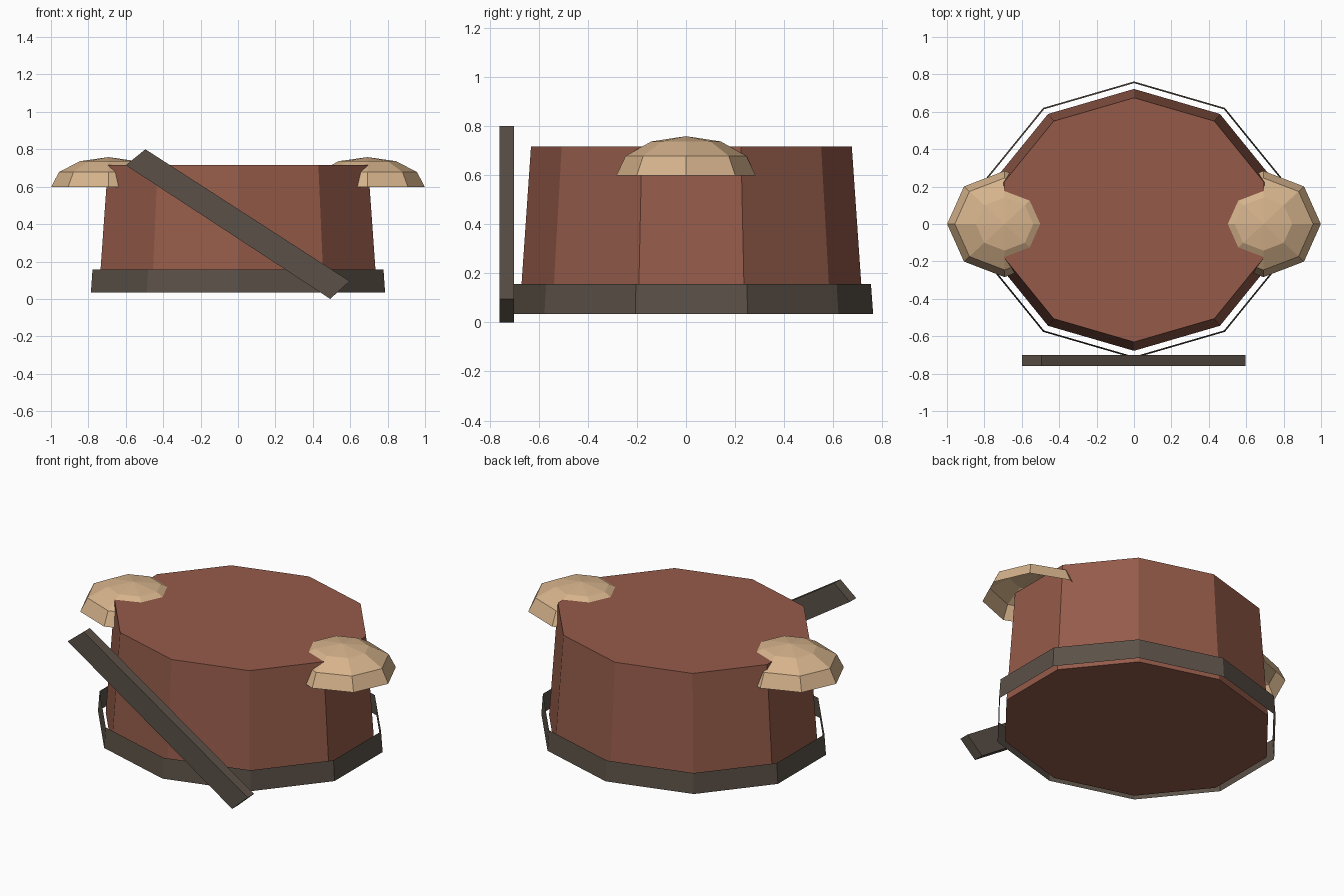
import bpy, bmesh, math

if "Cube" in bpy.data.objects:
    bpy.data.objects.remove(bpy.data.objects["Cube"])

CY = 0.022  # torso centre in y


def material(name, rgb):
    m = bpy.data.materials.new(name)
    m.diffuse_color = (*rgb, 1)
    m.use_nodes = True
    m.node_tree.nodes["Principled BSDF"].inputs["Base Color"].default_value = m.diffuse_color
    return m


LEATHER = material("red_brown_leather", (0.30, 0.105, 0.068))
DARK = material("dark_grey_brown", (0.105, 0.083, 0.064))
TAN = material("tan", (0.67, 0.45, 0.26))


def finish(name, bm, mat):
    me = bpy.data.meshes.new(name)
    bm.to_mesh(me)
    bm.free()
    me.materials.append(mat)
    ob = bpy.data.objects.new(name, me)
    bpy.context.collection.objects.link(ob)
    return ob


def loft(name, mat, rings, sides, centre, start=0.0, caps=False, apex=None):
    """Stack elliptical rings (rx, ry, z), bottom to top."""
    bm = bmesh.new()
    loops = []
    for rx, ry, z in rings:
        loops.append([bm.verts.new((centre[0] + rx * math.cos(start + math.tau * i / sides),
                                    centre[1] + ry * math.sin(start + math.tau * i / sides), z))
                      for i in range(sides)])
    for a, b in zip(loops, loops[1:]):
        for i in range(sides):
            j = (i + 1) % sides
            bm.faces.new((a[i], a[j], b[j], b[i]))
    if caps:
        bm.faces.new(loops[0][::-1])
        bm.faces.new(loops[-1])
    if apex is not None:
        tip = bm.verts.new((*centre, apex))
        for i in range(sides):
            bm.faces.new((loops[-1][i], loops[-1][(i + 1) % sides], tip))
    return finish(name, bm, mat)


# Tapered ten-sided torso and the thin open belt around its foot
loft("torso", LEATHER, [(0.782, 0.70, 0.034), (0.731, 0.653, 0.717)], 10,
     (0, CY), math.radians(18), caps=True)
loft("belt", DARK, [(0.827, 0.74, 0.034), (0.818, 0.731, 0.156)], 10,
     (0, CY), math.radians(18))

# Open half-dome shoulder pads
for side, label in ((-1, "left"), (1, "right")):
    rings = [(0.307 * math.cos(a), 0.284 * math.cos(a), 0.597 + 0.161 * math.sin(a))
             for a in (0, math.pi / 6, math.pi / 3)]
    loft(label + "_shoulder_pad", TAN, rings, 8, (side * 0.692, 0), apex=0.758)

# Diagonal chest strap: slanted profile extruded in y
bm = bmesh.new()
profile = [(-0.60, 0.715), (0.493, 0.0), (0.597, 0.095), (-0.495, 0.80)]
front = bm.faces.new([bm.verts.new((x, -0.76, z)) for x, z in profile])
ext = bmesh.ops.extrude_face_region(bm, geom=[front], use_keep_orig=True)
for v in ext["geom"]:
    if isinstance(v, bmesh.types.BMVert):
        v.co.y = -0.70
bmesh.ops.recalc_face_normals(bm, faces=bm.faces)
finish("chest_strap", bm, DARK)
